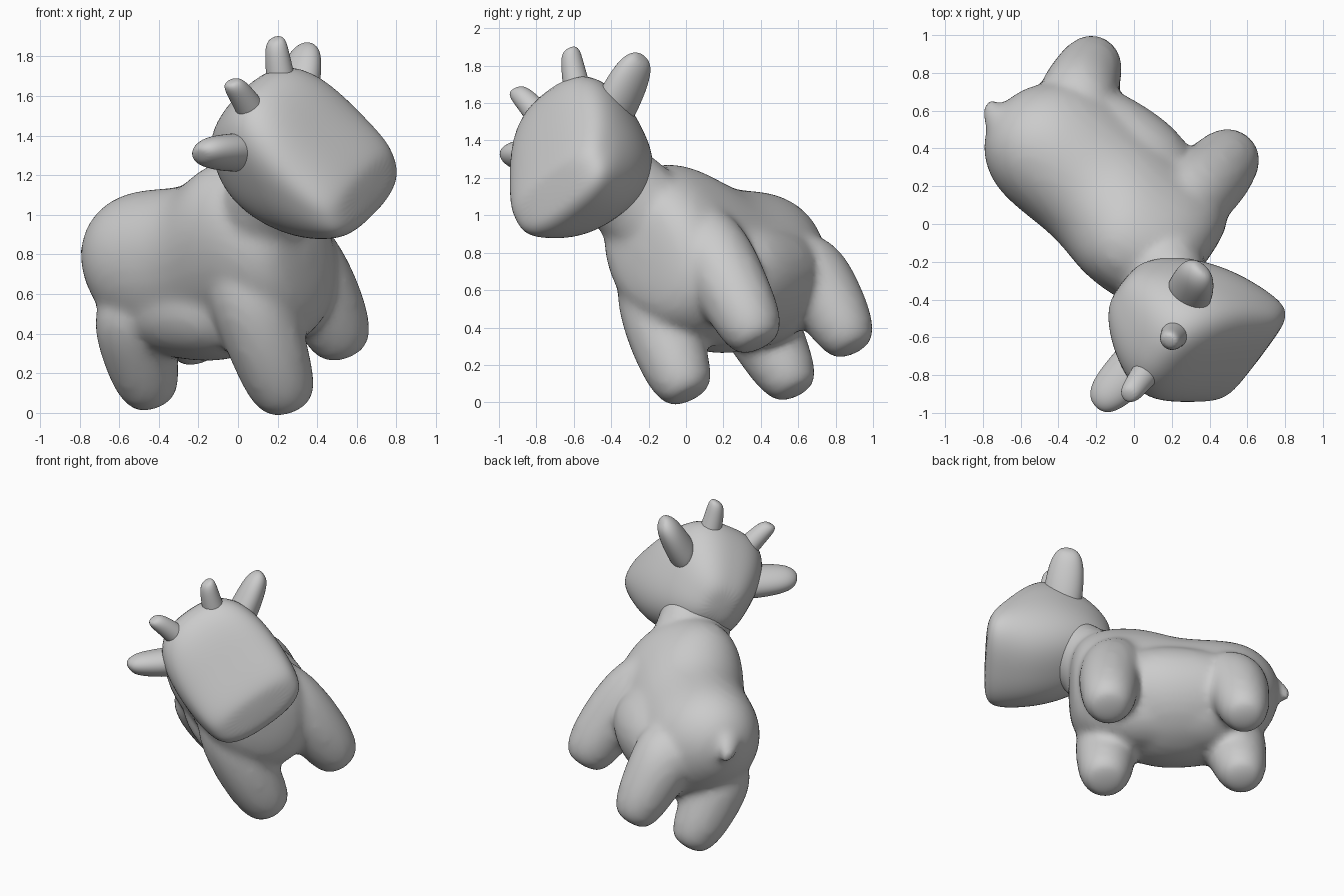
import bpy, bmesh, math
from mathutils import Vector, Matrix

if "Cube" in bpy.data.objects:
    bpy.data.objects.remove(bpy.data.objects["Cube"])

# Pose: the animal is built upright (X side, Y forward, Z up), then rolled into place
LEFT = Vector((0.519, 0.685, 0.509)).normalized()
FWD = Vector((0.797, -0.604, 0.0)).normalized()
UP = FWD.cross(LEFT).normalized()
POSE = Matrix((-LEFT, FWD, UP)).transposed().to_4x4()
POSE.translation = LEFT * 0.435
X, Y, Z = Vector((1, 0, 0)), Vector((0, 1, 0)), Vector((0, 0, 1))


def loft(bm, stations, a, b, power=2.0, seg=16):
    """Closed tube through (centre, radius_a, radius_b) superellipse rings."""
    rings = []
    for c, ra, rb in stations:
        ring = []
        for i in range(seg):
            t = 2 * math.pi * i / seg
            ca, sa = math.cos(t), math.sin(t)
            k = (abs(ca) ** power + abs(sa) ** power) ** (-1 / power)
            ring.append(bm.verts.new(Vector(c) + a * ra * k * ca + b * rb * k * sa))
        rings.append(ring)
    for r0, r1 in zip(rings, rings[1:]):
        for i in range(seg):
            j = (i + 1) % seg
            bm.faces.new((r0[i], r0[j], r1[j], r1[i]))
    bm.faces.new(rings[0])
    bm.faces.new(rings[-1])


def finish(bm, name, remesh=0.0, smooth=0):
    bmesh.ops.recalc_face_normals(bm, faces=bm.faces)
    me = bpy.data.meshes.new(name)
    bm.to_mesh(me)
    bm.free()
    me.polygons.foreach_set("use_smooth", [True] * len(me.polygons))
    ob = bpy.data.objects.new(name, me)
    bpy.context.collection.objects.link(ob)
    ob.matrix_world = POSE
    sub = ob.modifiers.new("subdivide", 'SUBSURF')
    sub.levels = sub.render_levels = 2
    if remesh:
        rm = ob.modifiers.new("blend", 'REMESH')
        rm.mode, rm.voxel_size, rm.use_smooth_shade = 'VOXEL', remesh, True
        sm = ob.modifiers.new("soften", 'SMOOTH')
        sm.factor, sm.iterations = 0.5, smooth
    return ob


# Trunk: forward, centre height, half width, half height
bm = bmesh.new()
trunk = [(-.94, .66, .08, .08), (-.88, .65, .22, .24), (-.72, .61, .355, .39),
         (-.5, .565, .385, .45), (-.28, .58, .37, .455), (-.1, .65, .37, .525),
         (.04, .66, .37, .54), (.2, .67, .37, .5), (.35, .66, .325, .41), (.43, .67, .19, .26)]
loft(bm, [((0, f, c), w, h) for f, c, w, h in trunk], X, Z)
# Rounded belly
belly = [(-.78, .46, .1, .08), (-.72, .46, .27, .2), (-.55, .455, .395, .3), (-.3, .455, .425, .34),
         (-.1, .455, .425, .33), (.1, .46, .35, .25), (.18, .46, .14, .1)]
loft(bm, [((0, f, c), w, h) for f, c, w, h in belly], X, Z)
# Neck
neck = [(.6, .1, .26), (.8, .16, .28), (.95, .24, .265), (1.1, .34, .25), (1.25, .42, .22)]
loft(bm, [((0, f, u), r, r) for u, f, r in neck], X, Y)
# Legs: height, side, forward, radius
front_leg = [(-.07, .27, .195, .07), (-.045, .27, .195, .14), (.07, .272, .19, .182),
             (.25, .262, .185, .2), (.45, .24, .165, .215), (.65, .2, .14, .215), (.84, .15, .1, .15)]
back_leg = [(-.075, .225, -.69, .06), (-.05, .225, -.69, .13), (.07, .228, -.685, .175),
            (.25, .225, -.665, .2), (.45, .205, -.63, .23), (.62, .16, -.58, .2)]
for side in (-1, 1):
    for leg in (front_leg, back_leg):
        loft(bm, [((side * s, f, u), r, r) for u, s, f, r in leg], X, Y)
# Tail
tail = [(.84, -.79, .09), (.78, -.86, .09), (.72, -.93, .07), (.66, -.975, .05), (.62, -.985, .025)]
loft(bm, [((0, f, u), r, r) for u, f, r in tail], X, Y)
finish(bm, "body", 0.025, 10)

# Head: wedge with a flat sloping face
bm = bmesh.new()
head = [(.135, 1.28, .08, .08), (.17, 1.28, .16, .17), (.27, 1.285, .25, .275),
        (.41, 1.295, .32, .37), (.55, 1.295, .36, .42), (.68, 1.24, .37, .385),
        (.8, 1.145, .36, .28), (.9, 1.075, .335, .19), (.945, 1.055, .28, .13), (.96, 1.05, .18, .08)]
loft(bm, [((.008, f, c), w, h) for f, c, w, h in head], X, Z, 2.8, 24)
finish(bm, "head")

# Horns and ears
horn = [(1.5, .12, .08), (1.62, .145, .078), (1.72, .175, .068), (1.79, .2, .06), (1.825, .212, .036)]
ear = [(.2, .46, 1.4, .13, .11), (.28, .455, 1.435, .135, .115), (.37, .445, 1.485, .13, .11),
       (.45, .435, 1.53, .115, .095), (.51, .43, 1.555, .085, .065), (.535, .43, 1.565, .04, .03)]
tilt = Vector((0, .93, .36)), Vector((0, -.36, .93))
for side, label in ((-1, "left"), (1, "right")):
    bm = bmesh.new()
    loft(bm, [((side * s + .012, .525, u), r, r) for u, s, r in horn], X, Y, seg=12)
    finish(bm, label + "_horn")
    bm = bmesh.new()
    loft(bm, [((side * s, f, u), w, t) for s, f, u, w, t in ear], *tilt, seg=12)
    finish(bm, label + "_ear")
